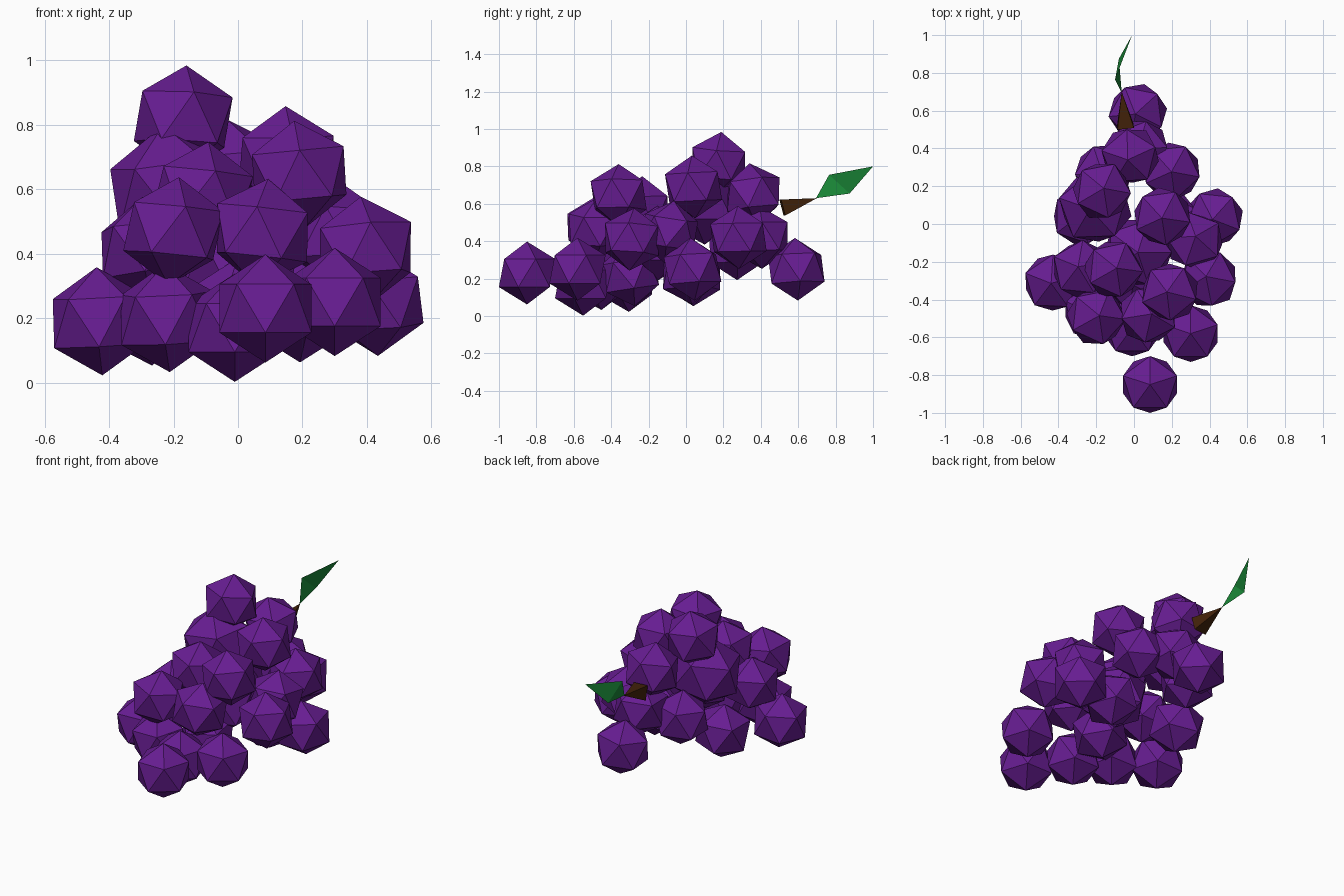
import bpy, bmesh, random
from math import radians
from mathutils import Vector, Euler, Matrix

random.seed(4)
if "Cube" in bpy.data.objects:
    bpy.data.objects.remove(bpy.data.objects["Cube"], do_unlink=True)


def material(name, rgb):
    mat = bpy.data.materials.new(name)
    mat.use_nodes = True
    mat.diffuse_color = (*rgb, 1)
    mat.node_tree.nodes["Principled BSDF"].inputs["Base Color"].default_value = (*rgb, 1)
    return mat


def add_object(name, bm, mat):
    mesh = bpy.data.meshes.new(name)
    bm.to_mesh(mesh)
    bm.free()
    mesh.materials.append(mat)
    obj = bpy.data.objects.new(name, mesh)
    bpy.context.collection.objects.link(obj)
    return obj


def add_grape(name, centre, radius, rotation):
    bm = bmesh.new()
    bmesh.ops.create_icosphere(bm, subdivisions=1, radius=radius)
    grape = add_object(name, bm, purple)
    grape.location = centre
    grape.rotation_euler = Euler(rotation)


purple = material("grape purple", (0.135, 0.012, 0.285))
brown = material("stem brown", (0.055, 0.016, 0.003))
green = material("leaf green", (0.010, 0.24, 0.038))

# Grapes: low-poly balls, the first ones upright and the rest slightly tilted
centres = [
    (.085, -.85, .23), (-.01, -.55, .17), (.30, -.58, .25),
    (-.20, -.49, .47), (-.43, -.31, .19), (-.28, -.24, .41),
    (-.11, -.24, .58), (.19, -.36, .645), (.075, -.48, .465), (.395, -.29, .41),
    (.425, .035, .25), (.32, -.09, .45), (.15, .04, .69), (-.17, .175, .817),
    (.20, .28, .42), (.02, .59, .25), (-.02, .36, .65),
    (.03, .40, .42), (-.16, .27, .36), (-.28, .04, .22), (-.22, -.46, .20),
    (.19, .02, .23), (0, -.30, .22),
]
for i, centre in enumerate(centres):
    tilt = 0 if i < 3 else 0.13
    spin = radians(90) if i < 3 else random.uniform(0, 1.25)
    add_grape(f"grape_{i + 1}", centre, 0.168,
              (random.uniform(-tilt, tilt), random.uniform(-tilt, tilt), spin))

# Two larger grapes fill the middle of the bunch
add_grape("large_grape_back", (-.205, .09, .59), .21, (0, radians(-8), radians(20)))
add_grape("large_grape_middle", (.02, -.15, .39), .20, (0, 0, 0))

# Stem: a four-sided spike rising out of the back of the bunch
base, tip = Vector((-.045, .515, .58)), Vector((-.065, .70, .63))
axis = tip - base
bm = bmesh.new()
bmesh.ops.create_cone(bm, cap_ends=True, segments=4, radius1=.062, radius2=0,
                      depth=axis.length, matrix=Matrix.Rotation(radians(45), 4, "Z"))
bmesh.ops.remove_doubles(bm, verts=bm.verts, dist=1e-5)
stem = add_object("stem", bm, brown)
stem.location = (base + tip) / 2
stem.rotation_euler = axis.to_track_quat("Z", "Y").to_euler()

# Leaf: a folded diamond at the end of the stem
bm = bmesh.new()
root, upper, lower, point = [bm.verts.new(p) for p in (
    (-.065, .695, .63), (-.10, .765, .755), (-.08, .875, .655), (-.01, 1.0, .80))]
bm.faces.new((root, lower, upper))
bm.faces.new((upper, lower, point))
add_object("leaf", bm, green)
